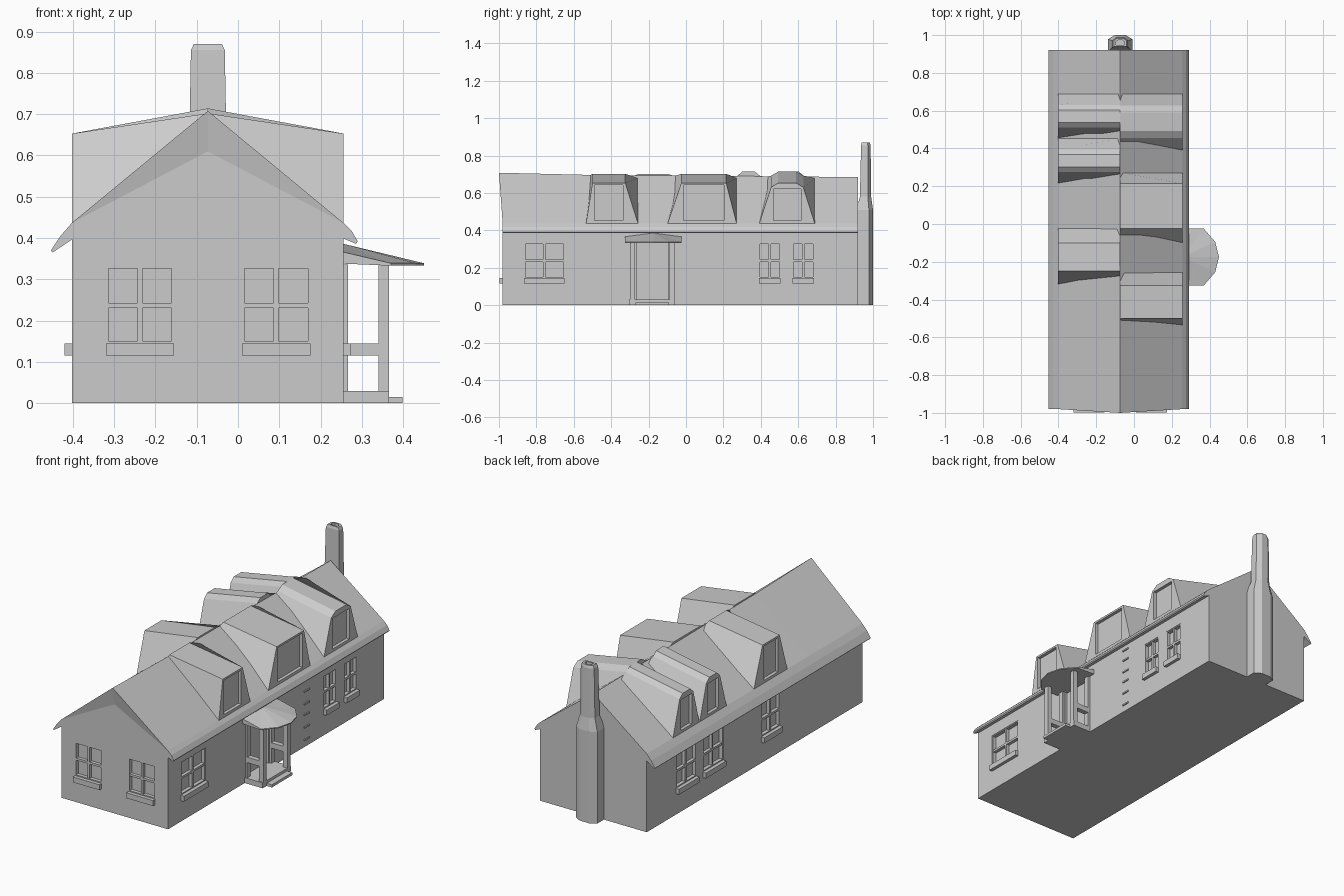
import bpy, bmesh
from mathutils import Vector

if "Cube" in bpy.data.objects:
    bpy.data.objects.remove(bpy.data.objects["Cube"])

RX, LX, FY, BY, CX = 0.255, -0.402, -0.98, 0.92, -0.073   # wall planes and ridge line


def obj(name, bm):
    bmesh.ops.recalc_face_normals(bm, faces=bm.faces)
    me = bpy.data.meshes.new(name)
    bm.to_mesh(me)
    bm.free()
    o = bpy.data.objects.new(name, me)
    bpy.context.collection.objects.link(o)
    return o


def loft(name, rings, cap=True):
    bm = bmesh.new()
    vs = [[bm.verts.new(p) for p in r] for r in rings]
    n = len(vs[0])
    for a, b in zip(vs, vs[1:]):
        for i in range(n):
            j = (i + 1) % n
            bm.faces.new((a[i], a[j], b[j], b[i]))
    if cap:
        bm.faces.new(vs[0])
        bm.faces.new(vs[-1])
    return obj(name, bm)


def boxes(name, bounds):
    bm = bmesh.new()
    for lo, hi in bounds:
        lo, hi = Vector(lo), Vector(hi)
        r = bmesh.ops.create_cube(bm, size=1)
        for v in r["verts"]:
            v.co = (lo + hi) / 2 + v.co * (hi - lo)
    return obj(name, bm)


def cut(target, bounds):
    c = boxes("cutter", bounds)
    c.hide_render = True
    m = target.modifiers.new("cut", "BOOLEAN")
    m.operation, m.object, m.solver = "DIFFERENCE", c, "EXACT"
    bpy.context.view_layer.objects.active = target
    bpy.ops.object.modifier_apply(modifier=m.name)
    bpy.data.objects.remove(c)


def on_wall(side, u0, u1, z0, z1, d0, d1):
    """Box on a wall: u along the wall, d outward from it."""
    if side == "front":
        return (u0, FY - d1, z0), (u1, FY - d0, z1)
    if side == "right":
        return (RX + d0, u0, z0), (RX + d1, u1, z1)
    return (LX - d1, u0, z0), (LX - d0, u1, z1)


# House body with gable ends
prof = [(LX, 0), (RX, 0), (RX, 0.41), (CX, 0.64), (LX, 0.41)]
body = loft("house_body", [[(x, y, z) for x, z in prof] for y in (FY, BY)])

# Windows: recess, bars and sill
windows = [("front", -0.32, -0.155), ("front", 0.01, 0.175),
           ("right", -0.865, -0.65), ("right", 0.39, 0.505), ("right", 0.57, 0.685),
           ("left", 0.48, 0.66), ("left", 0.245, 0.425), ("left", -0.255, -0.09)]
holes = [on_wall(s, a, b, 0.145, 0.332, -0.022, 0.05) for s, a, b in windows]
holes.append(on_wall("right", -0.265, -0.095, 0.03, 0.332, -0.015, 0.05))   # doorway
cut(body, holes)
for i, (s, a, b) in enumerate(windows):
    m, z0, z1, t = (a + b) / 2, 0.145, 0.332, 0.006
    bars = [on_wall(s, m - t, m + t, z0, z1, -0.022, -0.004),
            on_wall(s, a, b, 0.237 - t, 0.237 + t, -0.022, -0.004)]
    for u in (a, b - t):
        bars.append(on_wall(s, u, u + t, z0, z1, -0.022, -0.002))
    for z in (z0, z1 - t):
        bars.append(on_wall(s, a, b, z, z + t, -0.022, -0.002))
    boxes("window_bars_%d" % i, bars)
    boxes("window_sill_%d" % i, [on_wall(s, a, b, 0.115, 0.145, -0.005, 0.018)])

# Row of small bars beside the paired windows
boxes("wall_rungs", [on_wall("right", 0.215, 0.26, z - 0.004, z + 0.004, -0.002, 0.006)
                     for z in (0.04, 0.11, 0.18, 0.24, 0.31, 0.37)])

# Roof: bent eaves, ridge leaning forward over the front gable
def roof_ring(y, ridge_y, rz):
    return [(-0.453, y, 0.37), (-0.43, y, 0.405), (LX, y, 0.437), (CX, ridge_y, rz),
            (RX, y, 0.437), (0.275, y, 0.418), (0.29, y, 0.392),
            (0.286, y, 0.386), (RX - 0.01, y, 0.403), (CX, y + (ridge_y - y) * 0.1, 0.61),
            (LX + 0.01, y, 0.403), (-0.449, y, 0.365)]


bm = bmesh.new()
rings = [[bm.verts.new(p) for p in roof_ring(*a)]
         for a in ((FY, -1.0, 0.708), (-0.5, -0.5, 0.696), (BY, BY, 0.685))]
for a, b in zip(rings, rings[1:]):
    for i in range(12):
        j = (i + 1) % 12
        bm.faces.new((a[i], a[j], b[j], b[i]))
for r in (rings[0], rings[-1]):
    for idx in ((0, 1, 2, 10, 11), (2, 3, 9), (2, 9, 10), (3, 4, 9), (4, 8, 9), (4, 5, 6, 7, 8)):
        bm.faces.new([r[k] for k in idx])
obj("roof", bm)

# Dormers: splayed cheeks, roof plane running up to the ridge
def dormer(name, side, y0, y1, y2, y3, arched):
    xo = CX + side * 0.329
    e = (y2 - y1) * 0.22
    if arched:
        front = [(y0, 0.432), (y1, 0.63), (y1 + e, 0.653), (y2 - e, 0.653), (y2, 0.63), (y3, 0.432)]
        back = [0.68, 0.692, 0.714, 0.714, 0.692, 0.68]
    else:
        front = [(y0, 0.432), (y1, 0.653), (y2, 0.653), (y3, 0.432)]
        back = [0.68, 0.702, 0.702, 0.68]
    o = loft(name, [[(xo, y, z) for y, z in front],
                    [(CX, f[0], z) for f, z in zip(front, back)]])
    xs = sorted((xo - side * 0.018, xo + side * 0.05))
    cut(o, [((xs[0], y1 + 0.012, 0.452), (xs[1], y2 - 0.012, 0.622 if arched else 0.642))])


dormer("right_dormer_front", 1, -0.535, -0.50, -0.325, -0.255, False)
dormer("right_dormer_middle", 1, -0.10, -0.025, 0.215, 0.272, False)
dormer("right_dormer_back", 1, 0.39, 0.455, 0.627, 0.69, True)
dormer("left_dormer_front", -1, -0.32, -0.25, -0.10, -0.022, False)
dormer("left_dormer_middle", -1, 0.215, 0.275, 0.395, 0.455, True)
dormer("left_dormer_back", -1, 0.455, 0.51, 0.63, 0.69, True)

# Chimney: wide base, shoulders, tapering hollow stack
def chim(z, w, y0, y1, y2):
    return [(CX - w, y0, z), (CX + w, y0, z), (CX + w, y1, z),
            (CX + w * 0.45, y2, z), (CX - w * 0.45, y2, z), (CX - w, y1, z)]


loft("chimney", [chim(0, 0.065, 0.91, 0.978, 1.0), chim(0.51, 0.065, 0.91, 0.978, 1.0),
                 chim(0.58, 0.046, 0.93, 0.972, 0.99), chim(0.855, 0.041, 0.936, 0.972, 0.987),
                 chim(0.87, 0.034, 0.94, 0.97, 0.983), chim(0.87, 0.022, 0.948, 0.965, 0.974),
                 chim(0.83, 0.022, 0.948, 0.965, 0.974)])

# Porch: canopy, posts, side rails, floor and step
pts = [(RX, -0.325), (0.37, -0.325), (0.43, -0.255), (0.45, -0.175), (0.43, -0.095),
       (0.37, -0.025), (RX, -0.025)]
bm = bmesh.new()
cz = 0.386
low = [bm.verts.new((x, y, 0.333 if 0 < i < 6 else 0.338)) for i, (x, y) in enumerate(pts)]
top = [bm.verts.new((x, y, 0.339 if 0 < i < 6 else 0.366)) for i, (x, y) in enumerate(pts)]
apex = bm.verts.new((RX, -0.175, cz))
for i in range(6):
    bm.faces.new((low[i], low[i + 1], top[i + 1], top[i]))
    bm.faces.new((top[i], top[i + 1], apex))
bm.faces.new(low)
obj("porch_canopy", bm)

posts, rails = [], []
for y in (-0.30, -0.088):
    posts.append(((0.34, y, 0), (0.366, y + 0.028, 0.336)))
    posts.append(((RX - 0.005, y, 0), (RX + 0.012, y + 0.028, 0.336)))
    rails.append(((RX, y, 0.115), (0.345, y + 0.028, 0.145)))
boxes("porch_posts", posts)
boxes("porch_rails", rails)
boxes("porch_floor", [((RX - 0.005, -0.305, 0), (0.366, -0.058, 0.03))])
boxes("porch_step", [((0.36, -0.27, 0), (0.398, -0.09, 0.015))])
